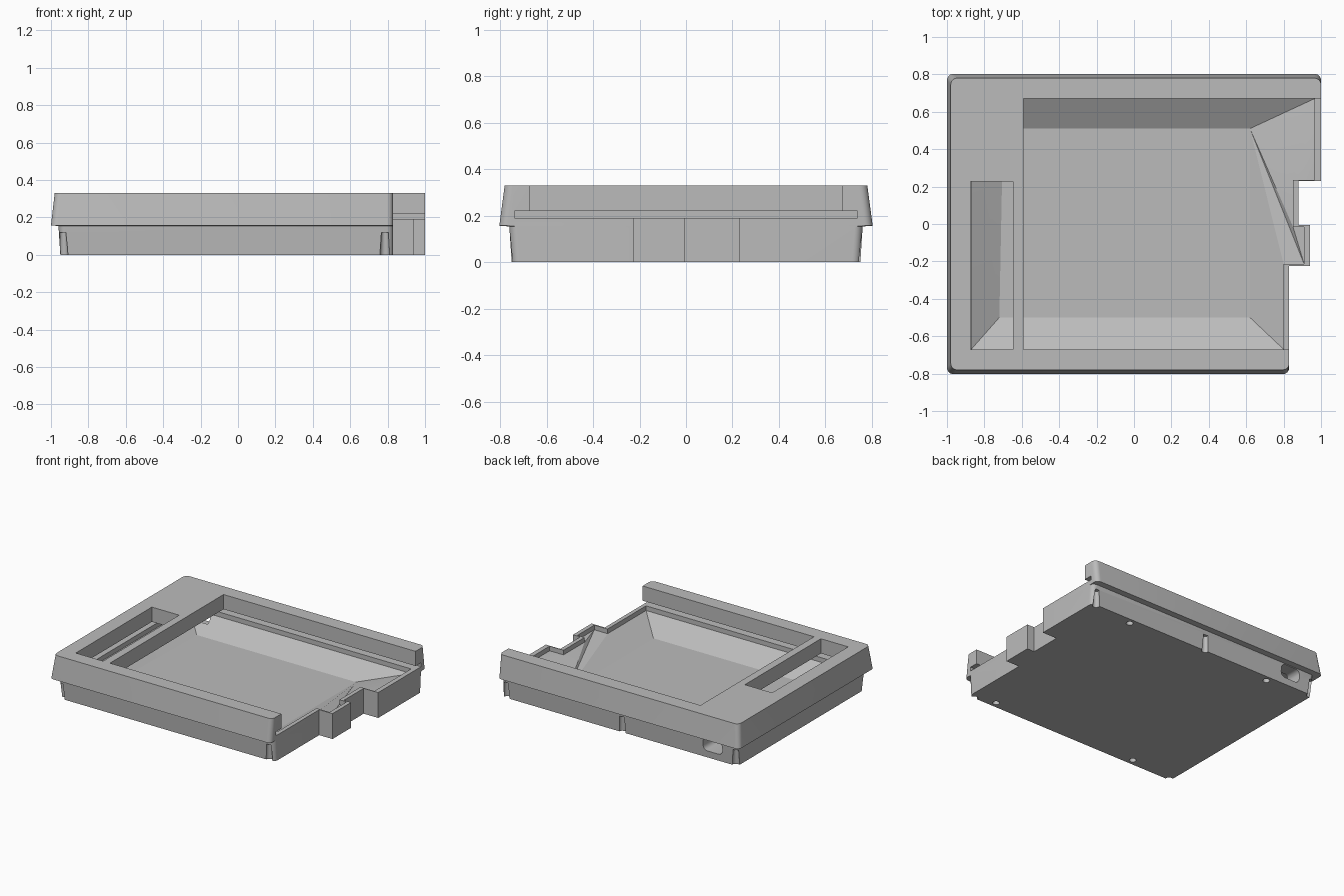
import bpy, bmesh, math

if "Cube" in bpy.data.objects:
    bpy.data.objects.remove(bpy.data.objects["Cube"])

mat = bpy.data.materials.new("mid_grey")
mat.diffuse_color = (0.50, 0.50, 0.50, 1)
mat.use_nodes = True
mat.node_tree.nodes["Principled BSDF"].inputs["Base Color"].default_value = mat.diffuse_color


def make_object(name, bm):
    bmesh.ops.recalc_face_normals(bm, faces=bm.faces)
    me = bpy.data.meshes.new(name)
    bm.to_mesh(me)
    bm.free()
    me.materials.append(mat)
    ob = bpy.data.objects.new(name, me)
    bpy.context.collection.objects.link(ob)
    return ob


def arc(cx, cy, r, start):
    return [(cx + r * math.cos(math.radians(start + a)),
             cy + r * math.sin(math.radians(start + a))) for a in range(0, 91, 15)]


def outline(left, depth, r=0.035):
    """Case footprint: rounded corners, stepped right side."""
    return (arc(-left + r, -depth + r, r, 180)
            + arc(0.83 - r, -depth + r, r, 270)
            + [(0.83, -0.225), (0.94, -0.225), (0.94, -0.005),
               (0.88, -0.005), (0.88, 0.23), (1.0, 0.23)]
            + arc(1.0 - r, depth - r, r, 0)
            + arc(-left + r, depth - r, r, 90))


def box(name, x0, x1, y0, y1, z0, z1, bevel=0):
    bm = bmesh.new()
    bmesh.ops.create_cube(bm, size=1)
    for v in bm.verts:
        v.co = ((x0 + x1) / 2 + v.co.x * (x1 - x0),
                (y0 + y1) / 2 + v.co.y * (y1 - y0),
                (z0 + z1) / 2 + v.co.z * (z1 - z0))
    if bevel:
        along_y = [e for e in bm.edges
                   if abs(e.verts[0].co.y - e.verts[1].co.y) > 0.01]
        bmesh.ops.bevel(bm, geom=along_y, offset=bevel, segments=4,
                        affect='EDGES', profile=0.5)
    return make_object(name, bm)


def peg(name, x, y, r0, r1, z0, z1):
    bm = bmesh.new()
    bmesh.ops.create_cone(bm, cap_ends=True, segments=20, radius1=r0,
                          radius2=r1, depth=z1 - z0)
    bmesh.ops.translate(bm, verts=bm.verts, vec=(x, y, (z0 + z1) / 2))
    return make_object(name, bm)


# Case: lower tray and flared upper frame lofted from four rings
bm = bmesh.new()
rings = []
for left, depth, z in [(0.95, 0.75, 0), (0.96, 0.76, 0.154),
                       (1.0, 0.803, 0.157), (0.98, 0.78, 0.33)]:
    rings.append([bm.verts.new((x, y, z)) for x, y in outline(left, depth)])
n = len(rings[0])
for a, b in zip(rings, rings[1:]):
    for i in range(n):
        j = (i + 1) % n
        bm.faces.new((a[i], a[j], b[j], b[i]))
bm.faces.new(rings[0][::-1])
bm.faces.new(rings[-1])
case = make_object("keyboard_case", bm)

# Basin: stepped inner wall with sloping sides down to a flat floor
bm = bmesh.new()
rim = [(-0.87, -0.67), (0.80, -0.67), (0.80, -0.215), (0.91, -0.215),
       (0.91, -0.015), (0.85, -0.015), (0.85, 0.235), (0.965, 0.235),
       (0.965, 0.67), (-0.87, 0.67)]
p = [bm.verts.new((x, y, 0.155)) for x, y in rim]
t = [bm.verts.new((x, y, 0.205)) for x, y in rim]
A, B, C, D = [bm.verts.new((x, y, 0.06)) for x, y in
              [(-0.72, -0.5), (0.62, -0.5), (0.62, 0.51), (-0.70, 0.51)]]
for i in range(len(p)):
    j = (i + 1) % len(p)
    bm.faces.new((p[i], p[j], t[j], t[i]))
bm.faces.new(t)
for f in [(A, B, C, D), (p[0], p[1], B, A), (p[8], p[9], D, C),
          (p[9], p[0], A), (p[9], A, D), (B, p[1], p[2]), (B, p[2], C),
          (C, p[2], p[3]), (p[3], p[4], p[5]), (C, p[3], p[5]),
          (C, p[5], p[6]), (p[6], p[7], p[8]), (C, p[6], p[8])]:
    bm.faces.new(f)
cutters = [make_object("basin_cutter", bm)]

# Plate slot, key opening, side window and cable port
cutters += [
    box("slot_cutter", -0.93, 1.1, -0.737, 0.737, 0.19, 0.22),
    box("opening_cutter", -0.59, 1.12, -0.672, 0.672, 0.2, 0.4),
    box("window_cutter", -0.873, -0.647, -0.672, 0.228, 0.2, 0.41),
    box("port_cutter", -0.83, -0.67, 0.6, 0.9, 0.05, 0.148, 0.035),
]
# Tapered grooves around the lower wall
for x, y in [(-0.935, -0.745), (-0.935, 0.745), (0.785, -0.752),
             (0.96, 0.745), (0.0, 0.752)]:
    cutters.append(peg("groove_cutter", x, y, 0.027, 0.019, -0.01, 0.12))
# Screw holes in the underside
for x in (-0.58, 0.63):
    for y in (-0.705, 0.705):
        cutters.append(peg("screw_cutter", x, y, 0.024, 0.024, -0.02, 0.08))

for c in cutters:
    c.hide_render = True
    mod = case.modifiers.new(c.name, 'BOOLEAN')
    mod.operation = 'DIFFERENCE'
    mod.solver = 'EXACT'
    mod.object = c

# Apply the cuts and remove the helpers
bpy.context.view_layer.update()
deps = bpy.context.evaluated_depsgraph_get()
final = bpy.data.meshes.new_from_object(case.evaluated_get(deps))
case.modifiers.clear()
case.data = final
for c in cutters:
    bpy.data.objects.remove(c)
final.materials.clear()
final.materials.append(mat)
for f in final.polygons:
    f.material_index = 0

bpy.ops.object.select_all(action='DESELECT')
case.select_set(True)
bpy.context.view_layer.objects.active = case
bpy.ops.object.shade_smooth_by_angle(angle=math.radians(25))
